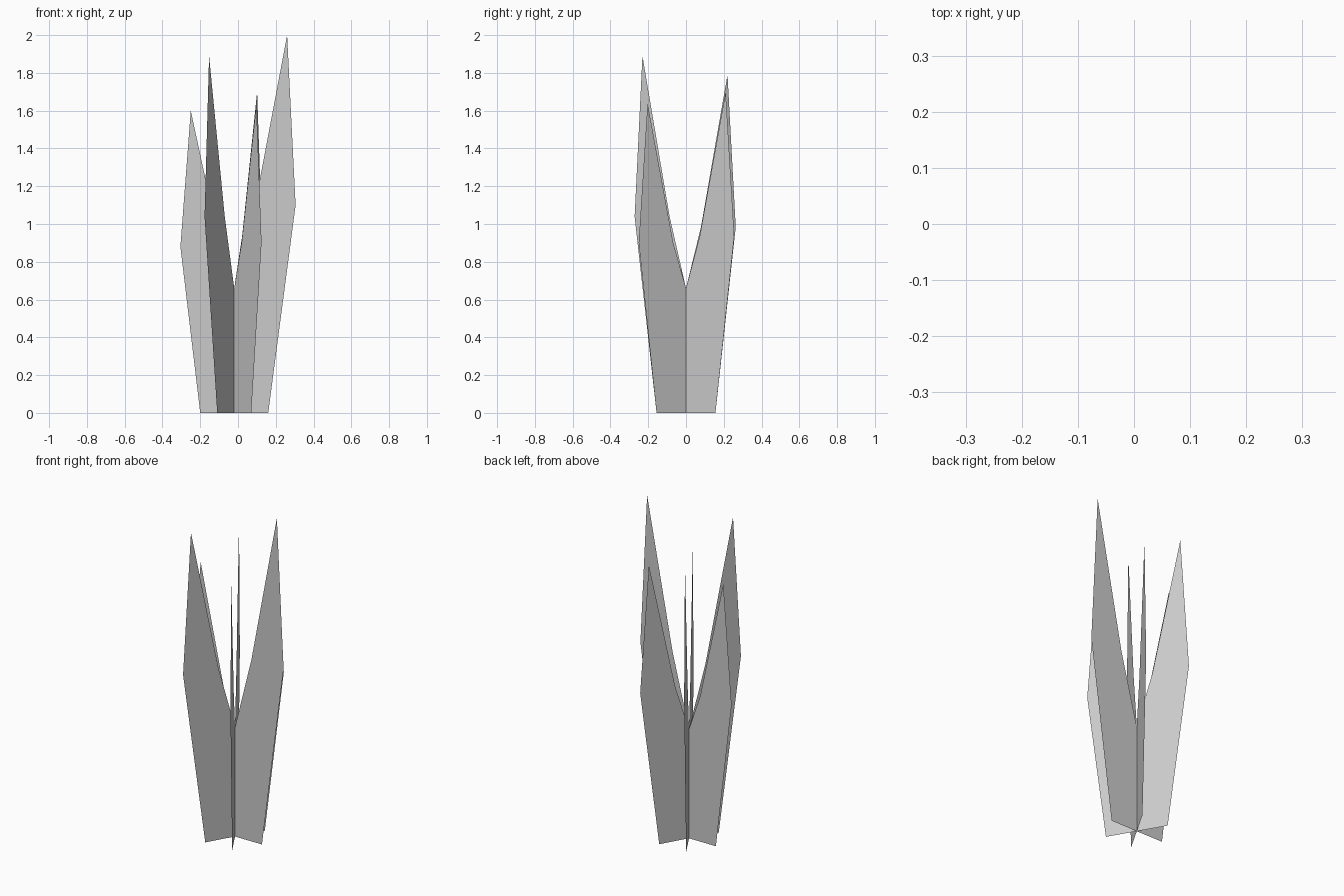
import bpy, bmesh
from math import sin, cos, radians

if "Cube" in bpy.data.objects:
    bpy.data.objects.remove(bpy.data.objects["Cube"])

CENTRE_X = -0.02
NOTCH = 0.66


def make_blade(name, angle, height):
    """Flat upright leaf running outward from the plant's central axis."""
    k = height - 1.6
    mid = 0.55 * height
    profile = [
        (0, 0), (0.18, 0),
        (0.285 + 0.1 * k, mid),       # widest outer point
        (0.23 + 0.125 * k, height),   # tip
        (0.075 + 0.0875 * k, mid),    # inner bend
        (0, NOTCH),
    ]
    c, s = cos(radians(angle)), sin(radians(angle))
    bm = bmesh.new()
    v = [bm.verts.new((CENTRE_X + r * c, r * s, z)) for r, z in profile]
    bm.faces.new((v[0], v[1], v[2], v[3], v[4], v[5]))
    mesh = bpy.data.meshes.new(name)
    bm.to_mesh(mesh)
    bm.free()
    bpy.context.collection.objects.link(bpy.data.objects.new(name, mesh))


# Six leaves in a star, each with its own height
for i, h in enumerate((2.0, 1.7, 1.79, 1.6, 1.89, 1.64)):
    make_blade(f"leaf_blade_{i + 1}", 60 * i, h)
